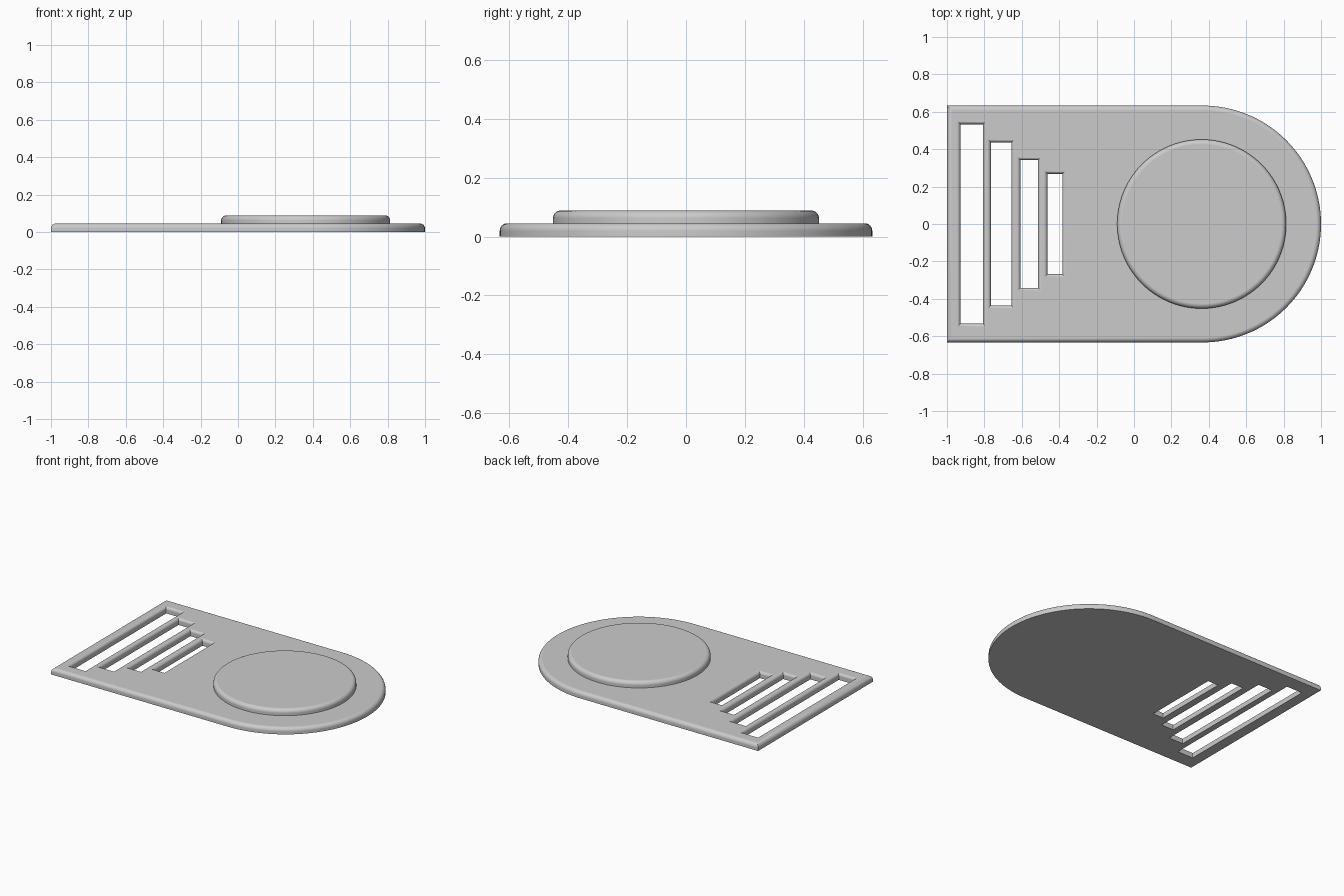
import bpy
import bmesh
from math import sin, cos, pi

old = bpy.data.objects.get("Cube")
if old:
    bpy.data.objects.remove(old, do_unlink=True)

# Main dimensions
HALF_W = 0.633
ARC_X = 1 - HALF_W
PLATE_TOP = 0.045
DISC_TOP = 0.088
FILLET = 0.026
SLOT_FILLET = 0.02
STEPS = 8

grey = bpy.data.materials.new("plain_grey")
grey.use_nodes = True
colour = (0.6, 0.6, 0.6, 1)
grey.diffuse_color = colour
grey.node_tree.nodes["Principled BSDF"].inputs["Base Color"].default_value = colour


def loft(name, outline, levels):
    """Stack closed outlines; each level is (inset, z)."""
    bm = bmesh.new()
    rings = [[bm.verts.new((x, y, z)) for x, y in outline(d)] for d, z in levels]
    for low, high in zip(rings, rings[1:]):
        n = len(low)
        for i in range(n):
            j = (i + 1) % n
            bm.faces.new((low[i], low[j], high[j], high[i]))
    bm.faces.new(rings[0][::-1])
    bm.faces.new(rings[-1])
    bmesh.ops.recalc_face_normals(bm, faces=bm.faces)
    mesh = bpy.data.meshes.new(name)
    bm.to_mesh(mesh)
    bm.free()
    mesh.materials.append(grey)
    obj = bpy.data.objects.new(name, mesh)
    bpy.context.collection.objects.link(obj)
    return obj


def rounded_top(bottom, top, r):
    """Straight wall with a quarter-round upper edge."""
    angles = [i * pi / 2 / STEPS for i in range(STEPS + 1)]
    return [(0, bottom)] + [(r - r * cos(a), top - r + r * sin(a)) for a in angles]


def arc(cx, r, start, end, count):
    span = [start + (end - start) * i / count for i in range(count + 1)]
    return [(cx + r * cos(a), r * sin(a)) for a in span]


def plate_outline(d):
    w = HALF_W - d
    return [(-1 + d, w), (-1 + d, -w)] + arc(ARC_X, w, -pi / 2, pi / 2, 64)


def disc_outline(d):
    return arc(0.362, 0.452 - d, 0, 2 * pi, 96)[:-1]


def slot_outline(x0, x1, half):
    return lambda d: [(x0 + d, -half - 0 + d), (x1 - d, -half + d),
                      (x1 - d, half - d), (x0 + d, half - d)]


# Base plate and raised disc
plate = loft("base_plate", plate_outline, rounded_top(0, PLATE_TOP, FILLET))
disc = loft("raised_disc", disc_outline, rounded_top(PLATE_TOP - 0.005, DISC_TOP, FILLET))

# Slots with rounded upper rims: left edge, right edge, half length
slots = [(-0.928, -0.807, 0.533), (-0.765, -0.655, 0.436),
         (-0.607, -0.513, 0.341), (-0.463, -0.383, 0.268)]
flare = [(-d, z) for d, z in rounded_top(-0.05, PLATE_TOP, SLOT_FILLET)]
flare.append((-SLOT_FILLET, PLATE_TOP + 0.05))
cutters = []
for i, slot in enumerate(slots):
    cutter = loft(f"slot_cutter_{i + 1}", slot_outline(*slot), flare)
    cutter.hide_render = True
    cutters.append(cutter)
    cut = plate.modifiers.new(f"slot_{i + 1}", "BOOLEAN")
    cut.operation = "DIFFERENCE"
    cut.solver = "EXACT"
    cut.object = cutter

# Bake the cuts and drop the cutters
bpy.context.view_layer.update()
graph = bpy.context.evaluated_depsgraph_get()
baked = bpy.data.meshes.new_from_object(plate.evaluated_get(graph))
plate.modifiers.clear()
plate.data = baked
for cutter in cutters:
    bpy.data.objects.remove(cutter, do_unlink=True)

# Smooth fillets, crisp corners, flat large faces
for obj in (plate, disc):
    bpy.ops.object.select_all(action="DESELECT")
    obj.select_set(True)
    bpy.context.view_layer.objects.active = obj
    bpy.ops.object.shade_smooth_by_angle(angle=pi / 6)
    weighted = obj.modifiers.new("weighted_normals", "WEIGHTED_NORMAL")
    weighted.keep_sharp = True
